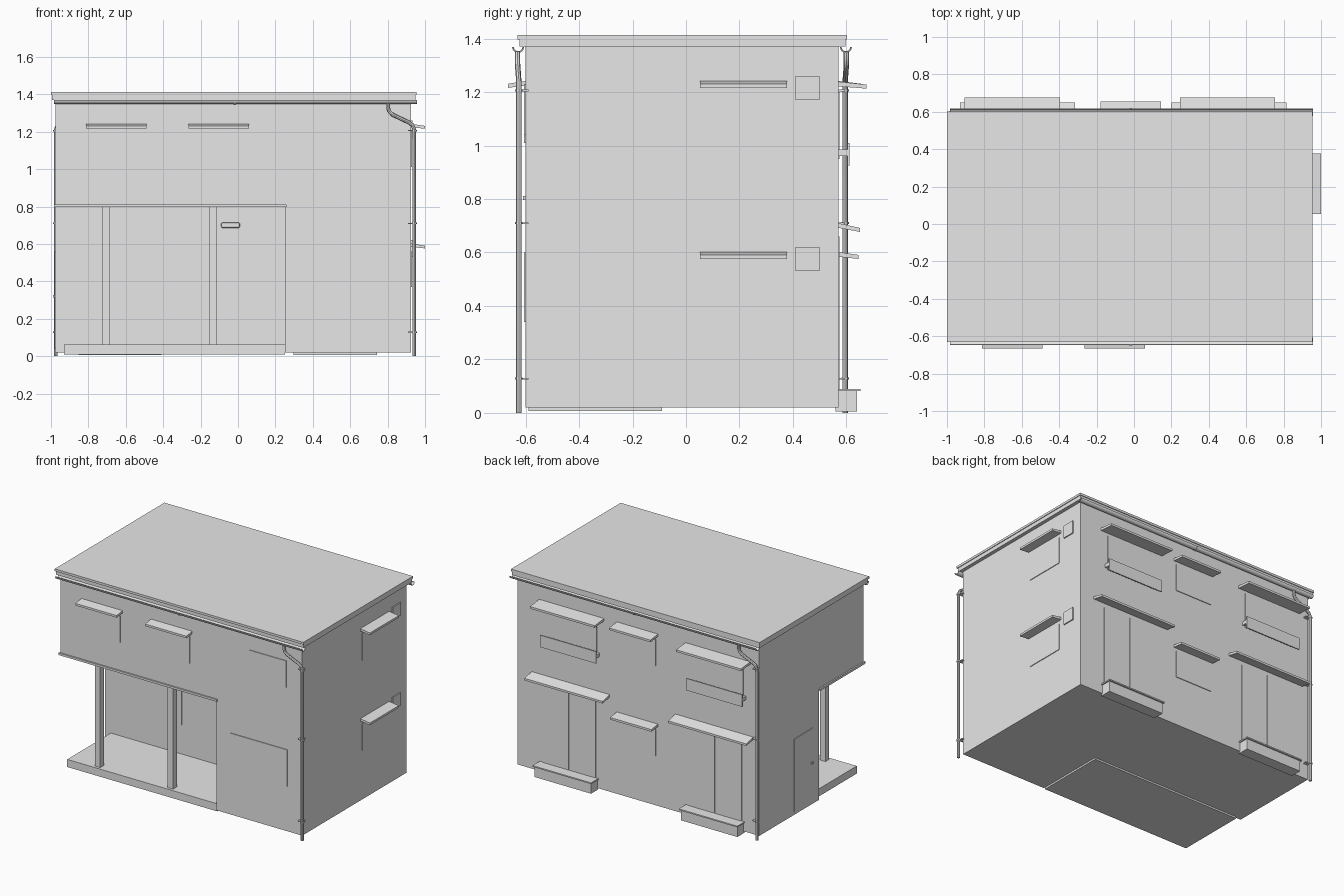
import bpy, bmesh, math

cube = bpy.data.objects.get("Cube")
if cube:
    bpy.data.objects.remove(cube, do_unlink=True)

grey = bpy.data.materials.new("plain grey")
grey.use_nodes = True
grey.diffuse_color = (0.8, 0.8, 0.8, 1)
grey.node_tree.nodes["Principled BSDF"].inputs["Base Color"].default_value = (0.8, 0.8, 0.8, 1)

# Walls map a run along the wall and a distance out of it to x and y
LEFT, RIGHT, FRONT, BACK, PORCH = -0.975, 0.925, -0.60, 0.57, -0.10
WALLS = {
    "front": lambda u, d: (u, FRONT - d),
    "back": lambda u, d: (u, BACK + d),
    "porch": lambda u, d: (u, PORCH - d),
    "left": lambda u, d: (LEFT - d, u),
    "right": lambda u, d: (RIGHT + d, u),
}


def loft(name, start, end):
    """Solid between two matching outlines."""
    bm = bmesh.new()
    a = [bm.verts.new(p) for p in start]
    b = [bm.verts.new(p) for p in end]
    bm.faces.new(a)
    bm.faces.new(b[::-1])
    for i in range(len(a)):
        j = (i + 1) % len(a)
        bm.faces.new((a[i], b[i], b[j], a[j]))
    bmesh.ops.recalc_face_normals(bm, faces=bm.faces)
    mesh = bpy.data.meshes.new(name)
    bm.to_mesh(mesh)
    bm.free()
    mesh.materials.append(grey)
    ob = bpy.data.objects.new(name, mesh)
    bpy.context.collection.objects.link(ob)
    return ob


def slab(name, outline, z0, z1):
    return loft(name, [(x, y, z0) for x, y in outline], [(x, y, z1) for x, y in outline])


def box(name, x0, x1, y0, y1, z0, z1):
    return slab(name, [(x0, y0), (x1, y0), (x1, y1), (x0, y1)], z0, z1)


def molding(name, wall, u0, u1, profile):
    """Run a (distance, height) profile along a wall."""
    at = WALLS[wall]
    return loft(name, [(*at(u0, d), z) for d, z in profile], [(*at(u1, d), z) for d, z in profile])


def block(name, wall, u0, u1, z0, z1, depth, start=-0.01):
    return molding(name, wall, u0, u1, [(start, z0), (depth, z0), (depth, z1), (start, z1)])


def awning(name, wall, u0, u1, top, out, drop=0.012):
    molding(name, wall, u0, u1, [(-0.01, top - 0.018), (out, top - drop - 0.015),
                                 (out, top - drop), (-0.01, top)])


def smooth(ob):
    bpy.ops.object.select_all(action="DESELECT")
    ob.select_set(True)
    bpy.context.view_layer.objects.active = ob
    bpy.ops.object.shade_smooth_by_angle()


def pipe(name, points, radius):
    cu = bpy.data.curves.new(name, "CURVE")
    cu.dimensions = "3D"
    cu.bevel_depth = radius
    cu.bevel_resolution = 2
    cu.use_fill_caps = True
    sp = cu.splines.new("POLY")
    sp.points.add(len(points) - 1)
    for p, co in zip(sp.points, points):
        p.co = (*co, 1)
    cu.materials.append(grey)
    ob = bpy.data.objects.new(name, cu)
    bpy.context.collection.objects.link(ob)
    bpy.ops.object.select_all(action="DESELECT")
    ob.select_set(True)
    bpy.context.view_layer.objects.active = ob
    bpy.ops.object.convert(target="MESH")
    smooth(bpy.context.object)


# House body with the corner porch left open
slab("lower_storey", [(LEFT, BACK), (LEFT, PORCH), (0.25, PORCH), (0.25, FRONT),
                      (RIGHT, FRONT), (RIGHT, BACK)], 0.02, 0.80)
box("upper_storey", LEFT, RIGHT, FRONT, BACK, 0.80, 1.372)
block("front_overhang_trim", "front", LEFT - 0.01, 0.26, 0.797, 0.812, 0.01)
block("left_overhang_trim", "left", FRONT - 0.01, PORCH, 0.797, 0.812, 0.01)

# Roof
box("roof_fascia", -0.995, 0.95, -0.622, 0.597, 1.370, 1.397)
box("roof_cap", -1.0, 0.955, -0.63, 0.602, 1.397, 1.413)

# Porch
box("porch_floor", -0.93, 0.25, -0.59, -0.09, 0.008, 0.062)
for n, x in enumerate((-0.705, -0.132)):
    box(f"porch_post_{n}", x - 0.021, x + 0.021, -0.571, -0.529, 0.06, 0.80)
block("porch_door", "porch", -0.31, -0.055, 0.075, 0.64, 0.006)
block("porch_window", "porch", -0.84, -0.37, 0.27, 0.64, 0.006)
lamp = block("porch_lamp", "porch", -0.09, 0.01, 0.685, 0.715, 0.03)
bev = lamp.modifiers.new("rounding", "BEVEL")
bev.width = 0.008
bev.segments = 2

# Small windows, with awnings where they have one
for n, (wall, u0, u1, z0, z1, out) in enumerate((
        ("front", -0.795, -0.505, 1.01, 1.20, 0.065),
        ("front", -0.247, 0.043, 1.01, 1.20, 0.065),
        ("front", 0.51, 0.80, 1.04, 1.23, 0),
        ("front", 0.36, 0.81, 0.34, 0.60, 0),
        ("right", 0.07, 0.36, 1.01, 1.20, 0.075),
        ("right", 0.07, 0.36, 0.37, 0.56, 0.075),
        ("back", -0.162, 0.128, 1.01, 1.20, 0.085),
        ("back", -0.162, 0.128, 0.37, 0.56, 0.075))):
    block(f"window_{n}", wall, u0, u1, z0, z1, 0.005)
    if out:
        awning(f"window_awning_{n}", wall, u0 - 0.017, u1 + 0.017, z1 + 0.043, out)

# Back bays: glazed doors, step, awnings, upper window with a guard rail
for side, mid in (("left", 0.52), ("right", -0.63)):
    name = "back_" + side
    for s in (-1, 1):
        edges = sorted((mid + s * 0.002, mid + s * 0.21))
        block(f"{name}_door_leaf_{s}", "back", *edges, 0.09, 0.66, 0.005)
    block(name + "_step", "back", mid - 0.222, mid + 0.222, 0.006, 0.083, 0.07)
    block(name + "_step_tread", "back", mid - 0.23, mid + 0.23, 0.081, 0.09, 0.082)
    shift = 0.008 if side == "right" else -0.012
    awning(name + "_door_awning", "back", mid + shift - 0.307, mid + shift + 0.307, 0.712, 0.08, 0.02)
    awning(name + "_window_awning", "back", mid - 0.04 - 0.255 + 0.02, mid + 0.235, 1.24, 0.105)
    w = mid - 0.02
    block(name + "_upper_window", "back", w - 0.20, w + 0.20, 0.95, 1.20, 0.005)
    block(name + "_guard_panel", "back", w - 0.22, w + 0.22, 0.925, 1.01, 0.042, 0.034)
    for s in (-1, 1):
        block(f"{name}_guard_bracket_{s}", "back", w + s * 0.21 - 0.01, w + s * 0.21 + 0.01, 0.96, 0.985, 0.036)

# Side door, knob and vents
block("side_door", "left", -0.03, 0.18, 0.04, 0.56, 0.005)
block("side_door_knob", "left", -0.018, -0.004, 0.313, 0.327, 0.015)
for n, z in enumerate((0.53, 1.17)):
    block(f"side_vent_{n}", "right", 0.41, 0.50, z, z + 0.09, 0.008)

# Half-round gutters under the eaves, each with a joint sleeve
arc = [math.pi * (1 + i / 8) for i in range(9)]
for wall in ("front", "back"):
    def half_round(r, inner):
        ring = [(0.028 + r * math.cos(a), 1.369 + r * math.sin(a)) for a in arc]
        return ring + [(0.028 + inner * math.cos(a), 1.369 + inner * math.sin(a)) for a in arc[::-1]]
    smooth(molding(wall + "_gutter", wall, -0.985, 0.957, half_round(0.02, 0.016)))
    smooth(molding(wall + "_gutter_joint", wall, -0.025, -0.01, half_round(0.023, 0.018)))

# Downpipes at opposite corners, swept from the gutter to the corner
for name, wall, corner, s in (("front", "front", 0.943, 1), ("back", "back", -0.975, -1)):
    at = WALLS[wall]
    path = [(0.14, 0.03, 1.352), (0.14, 0.03, 1.325), (0.132, 0.03, 1.305), (0.115, 0.029, 1.29),
            (0.03, 0.026, 1.25), (0.01, 0.025, 1.236), (0, 0.025, 1.21), (0, 0.025, 0)]
    pipe(name + "_downpipe", [(*at(corner - s * u, d), z) for u, d, z in path], 0.010)
    for n, z in enumerate((0.128, 0.71, 1.206)):
        x, y = at(corner, 0.025)
        pipe(f"{name}_pipe_clamp_{n}", [(x, y, z - 0.004), (x, y, z + 0.004)], 0.014)
        block(f"{name}_pipe_arm_{n}", wall, *sorted((corner - s * 0.035, corner)), z - 0.003, z + 0.003, 0.025)
